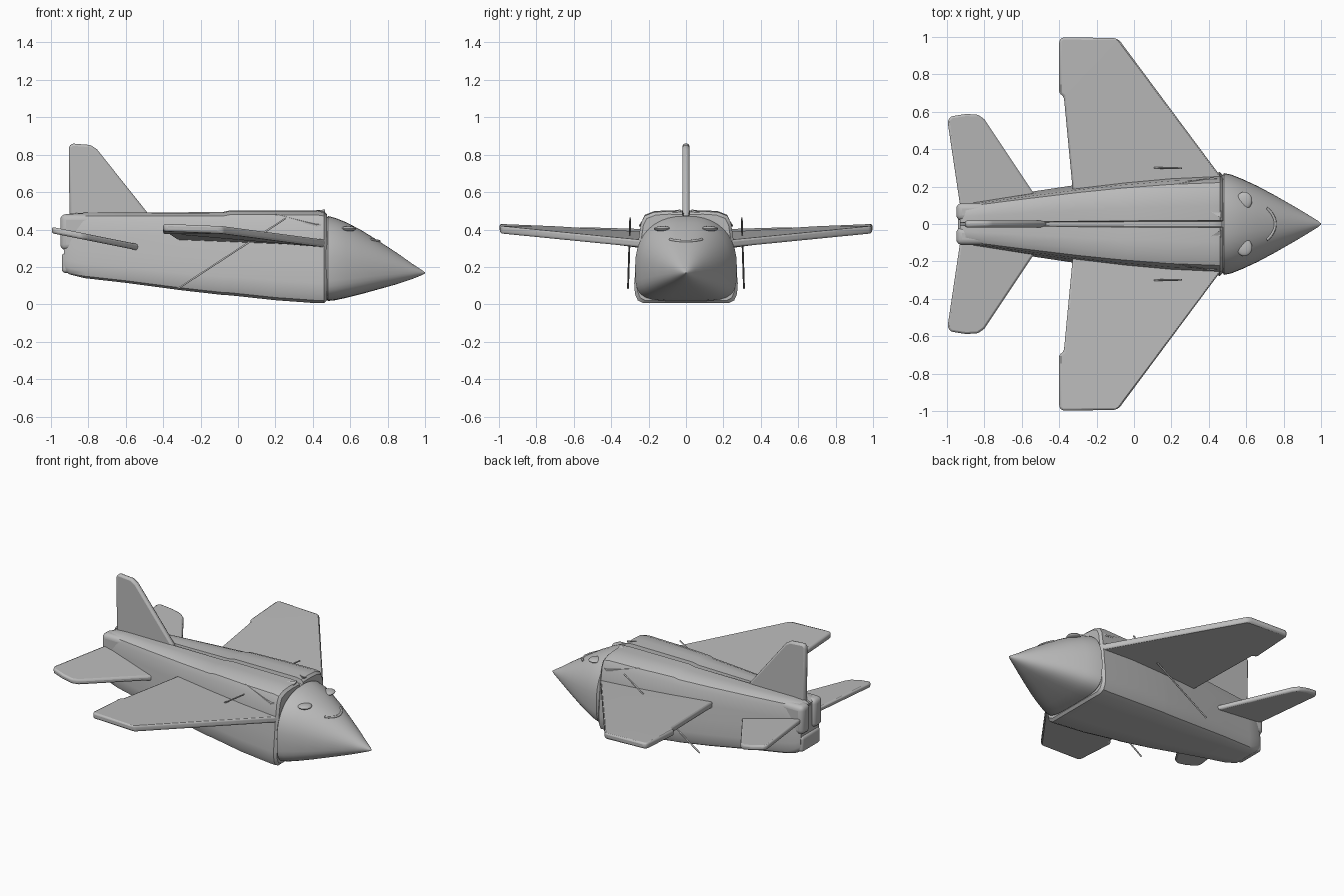
import bpy, bmesh, math
from mathutils import Vector
from mathutils.bvhtree import BVHTree

if "Cube" in bpy.data.objects:
    bpy.data.objects.remove(bpy.data.objects["Cube"])

grey = bpy.data.materials.new("plain_grey")
grey.diffuse_color = (0.5, 0.5, 0.5, 1)
grey.use_nodes = True
grey.node_tree.nodes["Principled BSDF"].inputs["Base Color"].default_value = grey.diffuse_color


def finish(name, bm, bevel=0, angle=35, segments=2):
    bmesh.ops.recalc_face_normals(bm, faces=bm.faces)
    me = bpy.data.meshes.new(name)
    bm.to_mesh(me)
    bm.free()
    ob = bpy.data.objects.new(name, me)
    bpy.context.collection.objects.link(ob)
    me.materials.append(grey)
    if bevel:
        m = ob.modifiers.new("soft_edges", 'BEVEL')
        m.width, m.segments, m.limit_method = bevel, segments, 'ANGLE'
    bpy.ops.object.select_all(action='DESELECT')
    ob.select_set(True)
    bpy.context.view_layer.objects.active = ob
    bpy.ops.object.shade_smooth_by_angle(angle=math.radians(angle))
    return ob


def loft(rings):
    """Skin closed rings of equal length and cap both ends."""
    bm = bmesh.new()
    rows = [[bm.verts.new(p) for p in r] for r in rings]
    n = len(rows[0])
    for a, b in zip(rows, rows[1:]):
        for i in range(n):
            j = (i + 1) % n
            bm.faces.new((a[i], a[j], b[j], b[i]))
    bm.faces.new(rows[0])
    bm.faces.new(rows[-1])
    return bm


def slab(name, points, faces, offset, bevel):
    """Thin plate: a folded sheet thickened both ways along offset."""
    bm = bmesh.new()
    off = Vector(offset)
    top = [bm.verts.new(Vector(p) + off) for p in points]
    low = [bm.verts.new(Vector(p) - off) for p in points]
    edges = {}
    for f in faces:
        bm.faces.new([top[i] for i in f])
        bm.faces.new([low[i] for i in reversed(f)])
        for a, b in zip(f, f[1:] + f[:1]):
            edges[(a, b)] = True
    for a, b in edges:
        if (b, a) not in edges:
            bm.faces.new((top[b], top[a], low[a], low[b]))
    return finish(name, bm, bevel, 40)


def block(name, x, y, z, bevel):
    bm = bmesh.new()
    bmesh.ops.create_cube(bm, size=1)
    for v in bm.verts:
        v.co = Vector([r[0] if c < 0 else r[1] for c, r in zip(v.co, (x, y, z))])
    return finish(name, bm, bevel, 40, 4)


def tube(name, points, radius):
    cu = bpy.data.curves.new(name, 'CURVE')
    cu.dimensions = '3D'
    cu.bevel_depth, cu.bevel_resolution, cu.use_fill_caps = radius, 1, True
    sp = cu.splines.new('POLY')
    sp.points.add(len(points) - 1)
    for p, co in zip(sp.points, points):
        p.co = (*co, 1)
    ob = bpy.data.objects.new(name, cu)
    bpy.context.collection.objects.link(ob)
    cu.materials.append(grey)


# Fuselage: boxy section with rounded shoulders and a groove along the spine
half = [(0, .94), (.05, .94), (.07, .995), (.35, 1), (.62, .99), (.8, .95), (.87, .87),
        (.92, .68), (.96, .45), (1, .22), (.985, .1), (.93, .03), (.82, 0), (.4, 0)]
section = half + [(0, 0)] + [(-u, v) for u, v in reversed(half[1:])]
stations = [(-.93, .10, .18, .47), (-.9, .118, .16, .485), (-.82, .13, .14, .49),
            (-.6, .165, .115, .49), (-.3, .21, .075, .492), (-.08, .238, .05, .494),
            (-.04, .242, .048, .503), (.2, .265, .022, .503), (.42, .275, .006, .503),
            (.46, .277, .006, .497), (.475, .262, .02, .482)]
finish("fuselage", loft([[(x, u * w, b + v * (t - b)) for u, v in section]
                         for x, w, b, t in stations]))

# Nose cone: squared at the base, round at the tip
nose_stations = [(.465, .25, .20, .455, .03), (.482, .272, .20, .472, .018),
                 (.52, .264, .20, .462, .022), (.58, .24, .195, .438, .035),
                 (.66, .203, .19, .396, .055), (.75, .155, .185, .34, .08),
                 (.85, .098, .18, .275, .108), (.93, .05, .175, .218, .135),
                 (.985, .016, .17, .182, .157), (1, .003, .168, .171, .165)]
rings = []
for x, w, c, t, b in nose_stations:
    k = max(0, (1 - x) / .52)
    ring = []
    for i in range(40):
        a = math.tau * i / 40
        n = 2 + (.3 if math.sin(a) > 0 else 2.2) * k
        cy = math.copysign(abs(math.cos(a)) ** (2 / n), math.cos(a))
        sz = math.copysign(abs(math.sin(a)) ** (2 / n), math.sin(a))
        ring.append((x, w * cy, c + sz * (t - c if sz > 0 else c - b)))
    rings.append(ring)
nose_mesh = loft(rings)
surface = BVHTree.FromBMesh(nose_mesh)
finish("nose_cone", nose_mesh)


def on_nose(x, y):
    p, n, _, _ = surface.ray_cast(Vector((x, y, 2)), Vector((0, 0, -1)))
    return p, (n if n.z > 0 else -n)


# Face: raised eyes and a curved mouth
for side, label in ((1, "left"), (-1, "right")):
    p, n = on_nose(.59, .125 * side)
    bm = bmesh.new()
    bmesh.ops.create_uvsphere(bm, u_segments=20, v_segments=10, radius=1)
    turn = Vector((0, 0, 1)).rotation_difference(n)
    for v in bm.verts:
        v.co = p + turn @ Vector((v.co.x * .047, v.co.y * .042, v.co.z * .014))
    finish(label + "_eye", bm)
tube("mouth", [on_nose(.755 - .045 * (i / 6) ** 2, .085 * i / 6)[0] for i in range(-6, 7)], .008)

# Wings, tailplanes, bracing rods and rear rails, one per side
for s, label in ((1, "left"), (-1, "right")):
    wing = [(.47, .245, .325), (-.08, .985, .398), (-.11, .995, .402), (-.385, .997, .41),
            (-.4, .98, .41), (-.4, .7, .392), (-.375, .68, .397), (-.32, .1, .36),
            (.45, .1, .325)]
    slab(label + "_wing", [(x, y * s, z) for x, y, z in wing],
         [[0, 1, 6], [1, 2, 3, 4, 5, 6], [0, 6, 7, 8]], (0, 0, .02), .012)
    tail = [(-.46, .06), (-.55, .185), (-.8, .56), (-.835, .585), (-.9, .588),
            (-.98, .575), (-.997, .55), (-.93, .1), (-.92, .06)]
    slab(label + "_tailplane", [(x, y * s, .308 - .2 * (x + .55)) for x, y in tail],
         [list(range(9))], (0, 0, .017), .011)
    tube(label + "_rod", [(.255, .298 * s, .46), (-.32, .31 * s, .085)], .005)
    block(label + "_rear_rail", (-.95, -.7), sorted((.018 * s, .112 * s)), (.29, .482), .03)
    # folded shoulder flap beside the nose
    flap = [(.465, .03, .502), (.465, .235, .43), (.42, .25, .42), (.2, .21, .478)]
    slab(label + "_shoulder_flap", [(x, y * s, z) for x, y, z in flap],
         [[0, 1, 2], [0, 2, 3]], (0, 0, .005), 0)

# Exhaust box under the tail
block("exhaust_box", (-.942, -.75), (-.1, .1), (.168, .275), .02)

# Upright tail fin
fin = [(-.9, .40), (-.905, .84), (-.89, .86), (-.79, .852), (-.755, .83), (-.48, .485), (-.44, .40)]
slab("tail_fin", [(x, 0, z) for x, z in fin], [list(range(7))], (0, .018, 0), .012)
